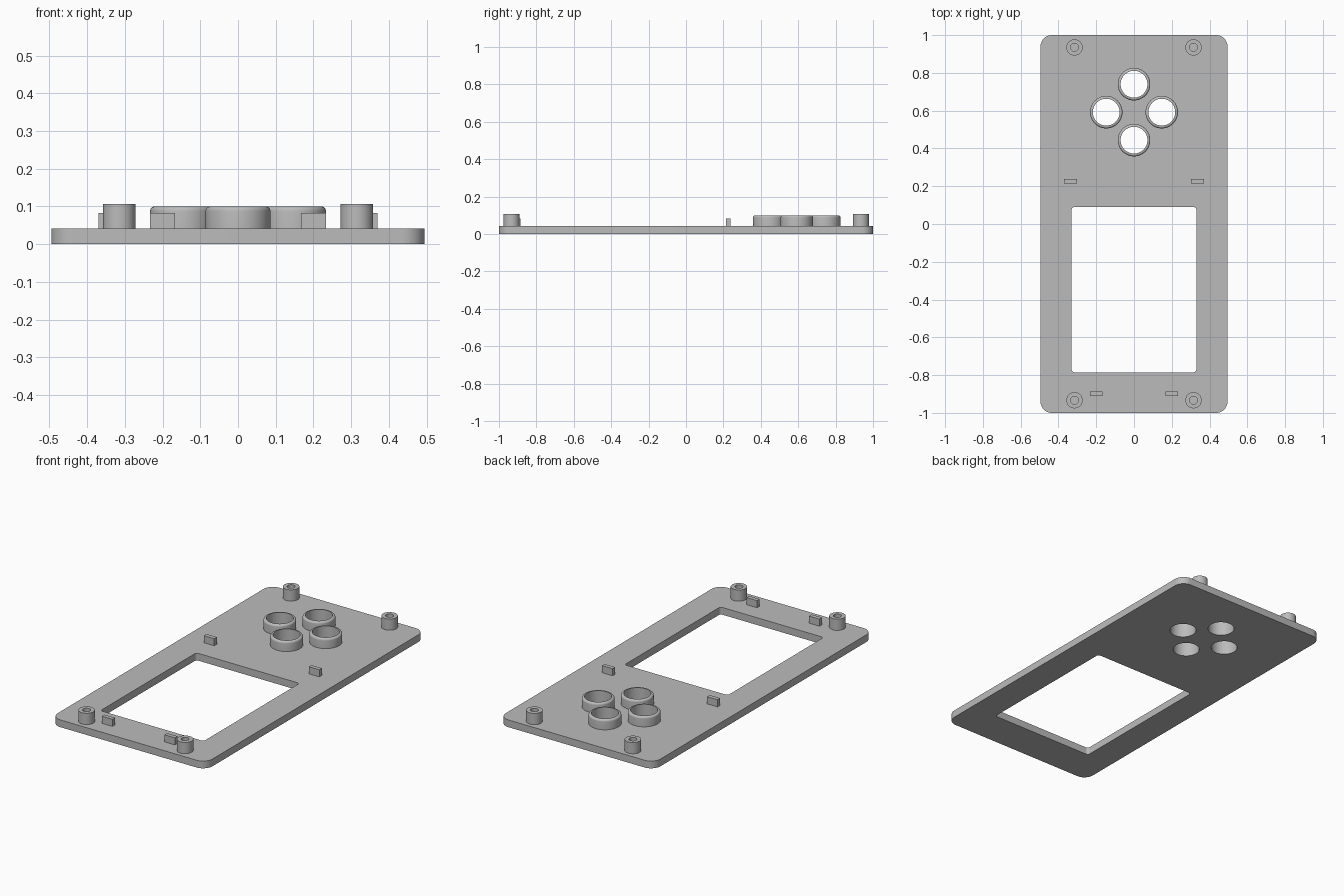
import bpy, bmesh
from math import cos, sin, pi, radians

cube = bpy.data.objects.get("Cube")
if cube:
    bpy.data.objects.remove(cube, do_unlink=True)

PLATE = 0.042          # plate thickness
HOLE = 0.071           # button hole radius
SEG = 64
BUTTONS = [(0, 0.74), (0, 0.444), (-0.147, 0.592), (0.147, 0.592)]

grey = bpy.data.materials.new("plain grey")
grey.use_nodes = True
grey.diffuse_color = (0.5, 0.5, 0.5, 1)
grey.node_tree.nodes["Principled BSDF"].inputs["Base Color"].default_value = (0.5, 0.5, 0.5, 1)


def finish(name, mesh, loc=(0, 0, 0)):
    mesh.materials.clear()
    mesh.materials.append(grey)
    obj = bpy.data.objects.new(name, mesh)
    obj.location = loc
    bpy.context.collection.objects.link(obj)
    bpy.ops.object.select_all(action='DESELECT')
    obj.select_set(True)
    bpy.context.view_layer.objects.active = obj
    bpy.ops.object.shade_smooth_by_angle(angle=radians(30))
    return obj


def circle(cx, cy, r):
    return [(cx + r * cos(2 * pi * i / SEG), cy + r * sin(2 * pi * i / SEG)) for i in range(SEG)]


def rounded_rect(x0, x1, y0, y1, r, steps=10):
    corners = [(x1 - r, y1 - r), (x0 + r, y1 - r), (x0 + r, y0 + r), (x1 - r, y0 + r)]
    return [(cx + r * cos(pi / 2 * (k + i / steps)), cy + r * sin(pi / 2 * (k + i / steps)))
            for k, (cx, cy) in enumerate(corners) for i in range(steps + 1)]


def lathe(name, profile, loc):
    bm = bmesh.new()
    verts = [bm.verts.new((r, 0, z)) for r, z in profile]
    edges = [bm.edges.new(pair) for pair in zip(verts, verts[1:])]
    bmesh.ops.spin(bm, geom=verts + edges, cent=(0, 0, 0), axis=(0, 0, 1),
                   angle=2 * pi, steps=SEG, use_duplicate=False)
    bmesh.ops.remove_doubles(bm, verts=bm.verts, dist=1e-5)
    bmesh.ops.recalc_face_normals(bm, faces=bm.faces)
    # the flat rim must face upward
    rim = max(bm.faces, key=lambda f: f.calc_center_median().z)
    if rim.normal.z < 0:
        bmesh.ops.reverse_faces(bm, faces=bm.faces)
    mesh = bpy.data.meshes.new(name)
    bm.to_mesh(mesh)
    bm.free()
    return finish(name, mesh, loc)


def box(name, x, y, size):
    bm = bmesh.new()
    bmesh.ops.create_cube(bm, size=1)
    bmesh.ops.scale(bm, vec=size, verts=bm.verts)
    mesh = bpy.data.meshes.new(name)
    bm.to_mesh(mesh)
    bm.free()
    return finish(name, mesh, (x, y, PLATE + size[2] / 2))


# Face plate: rounded outline with screen window and button holes
curve = bpy.data.curves.new("plate_outline", 'CURVE')
curve.dimensions = '2D'
curve.fill_mode = 'BOTH'
curve.extrude = PLATE / 2
loops = [rounded_rect(-0.495, 0.495, -1, 1, 0.06), rounded_rect(-0.33, 0.33, -0.785, 0.09, 0.015)]
loops += [circle(x, y, HOLE) for x, y in BUTTONS]
for loop in loops:
    spline = curve.splines.new('POLY')
    spline.points.add(len(loop) - 1)
    for point, (x, y) in zip(spline.points, loop):
        point.co = (x, y, 0, 1)
    spline.use_cyclic_u = True
outline = bpy.data.objects.new("plate_outline", curve)
bpy.context.collection.objects.link(outline)
bpy.context.view_layer.update()
plate_mesh = bpy.data.meshes.new_from_object(outline.evaluated_get(bpy.context.evaluated_depsgraph_get()))
bpy.data.objects.remove(outline, do_unlink=True)
bm = bmesh.new()
bm.from_mesh(plate_mesh)
bmesh.ops.remove_doubles(bm, verts=bm.verts, dist=1e-5)
bmesh.ops.recalc_face_normals(bm, faces=bm.faces)
bmesh.ops.translate(bm, vec=(0, 0, PLATE / 2), verts=bm.verts)
bm.to_mesh(plate_mesh)
bm.free()
finish("face_plate", plate_mesh)

# Button collars with a rounded outer rim
fillet = [(0.074 + 0.012 * cos(a * pi / 12), 0.088 + 0.012 * sin(a * pi / 12)) for a in range(7)]
collar = [(0.086, PLATE)] + fillet + [(HOLE, 0.1), (HOLE, PLATE)]
for i, (x, y) in enumerate(BUTTONS):
    lathe(f"button_collar_{i + 1}", collar, (x, y, 0))

# Screw bosses and locating tabs, mirrored left and right
boss = [(0.043, PLATE), (0.043, 0.107), (0.021, 0.107), (0.021, PLATE)]
for side, sx in (("left", 1), ("right", -1)):
    for end, y in (("back", 0.935), ("front", -0.933)):
        lathe(f"screw_boss_{end}_{side}", boss, (sx * 0.315, y, 0))
    box(f"tab_back_{side}", sx * 0.336, 0.227, (0.067, 0.024, 0.041))
    box(f"tab_front_{side}", sx * 0.2, -0.898, (0.067, 0.024, 0.041))
